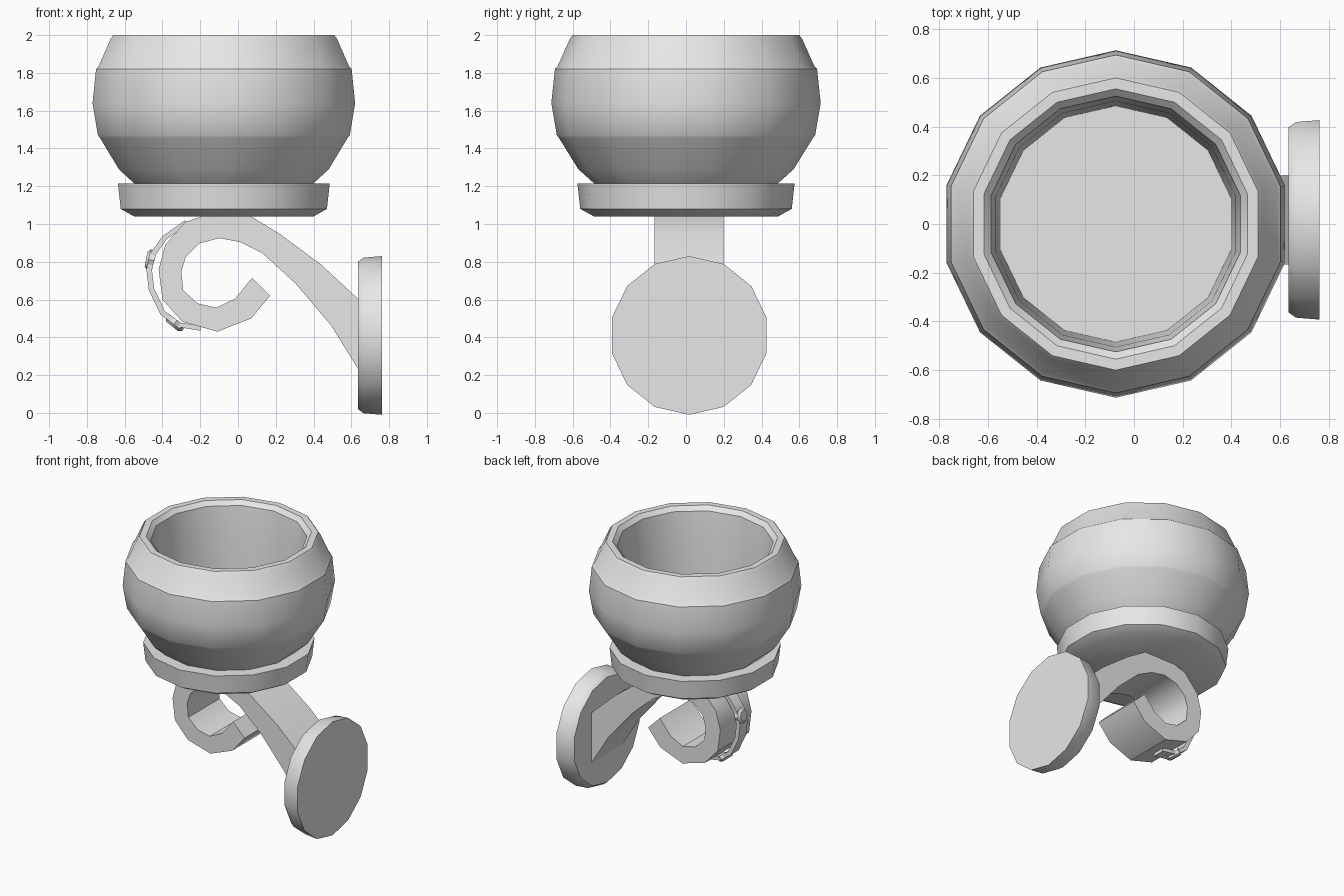
import bpy
import bmesh
from math import cos, sin, pi, radians
from mathutils import Matrix, Vector

cube = bpy.data.objects.get("Cube")
if cube:
    bpy.data.objects.remove(cube, do_unlink=True)

grey = bpy.data.materials.new("plain grey")
grey.use_nodes = True
grey.diffuse_color = (0.8, 0.8, 0.8, 1)
grey.node_tree.nodes["Principled BSDF"].inputs["Base Color"].default_value = (0.8, 0.8, 0.8, 1)

CUP_X = -0.075   # axis of cup and saucer
ARM_Y = 0.017    # middle plane of the bracket
SIDES = 14


def finish(name, bm, matrix=Matrix(), angle=32):
    bmesh.ops.recalc_face_normals(bm, faces=bm.faces)
    mesh = bpy.data.meshes.new(name)
    bm.to_mesh(mesh)
    bm.free()
    mesh.transform(matrix)
    mesh.materials.append(grey)
    obj = bpy.data.objects.new(name, mesh)
    bpy.context.collection.objects.link(obj)
    bpy.ops.object.select_all(action='DESELECT')
    obj.select_set(True)
    bpy.context.view_layer.objects.active = obj
    bpy.ops.object.shade_smooth_by_angle(angle=radians(angle))
    return obj


def lathe(name, profile, matrix, sides=SIDES):
    """Closed turned solid from (radius, height) pairs, capped at both ends."""
    bm = bmesh.new()
    rings = [[bm.verts.new((r * cos(pi / 2 + 2 * pi * k / sides),
                            r * sin(pi / 2 + 2 * pi * k / sides), z))
              for k in range(sides)] for r, z in profile]
    for a, b in zip(rings, rings[1:]):
        for k in range(sides):
            n = (k + 1) % sides
            bm.faces.new((a[k], a[n], b[n], b[k]))
    bm.faces.new(rings[0])
    bm.faces.new(rings[-1])
    return finish(name, bm, matrix)


def band(name, outer, inner, width):
    """Strip between two matching x-z paths, given depth along y."""
    bm = bmesh.new()
    sides = []
    for y in (ARM_Y - width / 2, ARM_Y + width / 2):
        sides.append([[bm.verts.new((x, y, z)) for x, z in path] for path in (outer, inner)])
    (fo, fi), (bo, bi) = sides
    for i in range(len(outer) - 1):
        j = i + 1
        for quad in ((fo[i], fo[j], fi[j], fi[i]), (bo[i], bo[j], bi[j], bi[i]),
                     (fo[i], fo[j], bo[j], bo[i]), (fi[i], fi[j], bi[j], bi[i])):
            bm.faces.new(quad)
    for i in (0, -1):
        bm.faces.new((fo[i], fi[i], bi[i], bo[i]))
    return finish(name, bm)


# Cup: stepped barrel outside, rounded rim, hollow inside
cup_axis = Matrix.Translation((CUP_X, 0, 0))
lathe("cup", [(0.47, 1.2), (0.57, 1.29), (0.672, 1.455), (0.684, 1.47), (0.713, 1.64),
              (0.694, 1.82), (0.68, 1.835), (0.615, 1.98), (0.6, 2.0), (0.555, 2.0),
              (0.525, 1.97), (0.505, 1.8), (0.485, 1.4)], cup_axis)

# Saucer under the cup
lathe("saucer", [(0.487, 1.04), (0.56, 1.08), (0.575, 1.215)], cup_axis)

# Round wall plate
lathe("wall_plate", [(0.39, 0.635), (0.412, 0.665), (0.42, 0.762)],
      Matrix.Translation((0, ARM_Y, 0.41)) @ Matrix(((0, 0, 1, 0), (1, 0, 0, 0),
                                                     (0, 1, 0, 0), (0, 0, 0, 1))))

# Scrolled bracket arm, from wall plate to curled tip
arm_outer = [(0.64, 0.6), (0.44, 0.785), (0.225, 0.945), (0.07, 1.04), (-0.03, 1.06),
             (-0.13, 1.06), (-0.28, 1.01), (-0.385, 0.89), (-0.42, 0.76), (-0.4, 0.6),
             (-0.295, 0.483), (-0.11, 0.43), (0.07, 0.5), (0.17, 0.62)]
arm_inner = [(0.64, 0.225), (0.495, 0.46), (0.305, 0.685), (0.13, 0.845), (0.01, 0.905),
             (-0.1, 0.925), (-0.205, 0.897), (-0.275, 0.828), (-0.3, 0.75), (-0.29, 0.65),
             (-0.215, 0.58), (-0.115, 0.557), (-0.015, 0.605), (0.075, 0.715)]
band("scroll_arm", arm_outer, arm_inner, 0.365)

# Thin decorative strap around the back of the curl
strap = [(-0.28, 1.02), (-0.4, 0.935), (-0.46, 0.85), (-0.485, 0.76), (-0.472, 0.65),
         (-0.41, 0.52), (-0.32, 0.455), (-0.2, 0.435)]
hub = Vector((-0.12, 0.745))
strap_inner = [tuple(hub + (Vector(p) - hub) * 0.92) for p in strap]
band("curl_strap", strap, strap_inner, 0.09)

# Studs on the strap, facing away from the curl
for name, x, z in (("upper_stud", -0.465, 0.81), ("lower_stud", -0.335, 0.475)):
    out = Vector((x - hub.x, 0, z - hub.y))
    place = Matrix.Translation((x, ARM_Y, z)) @ out.to_track_quat('Z', 'Y').to_matrix().to_4x4()
    lathe(name, [(0.055, -0.02), (0.055, 0.008), (0.04, 0.022)], place, 8)
